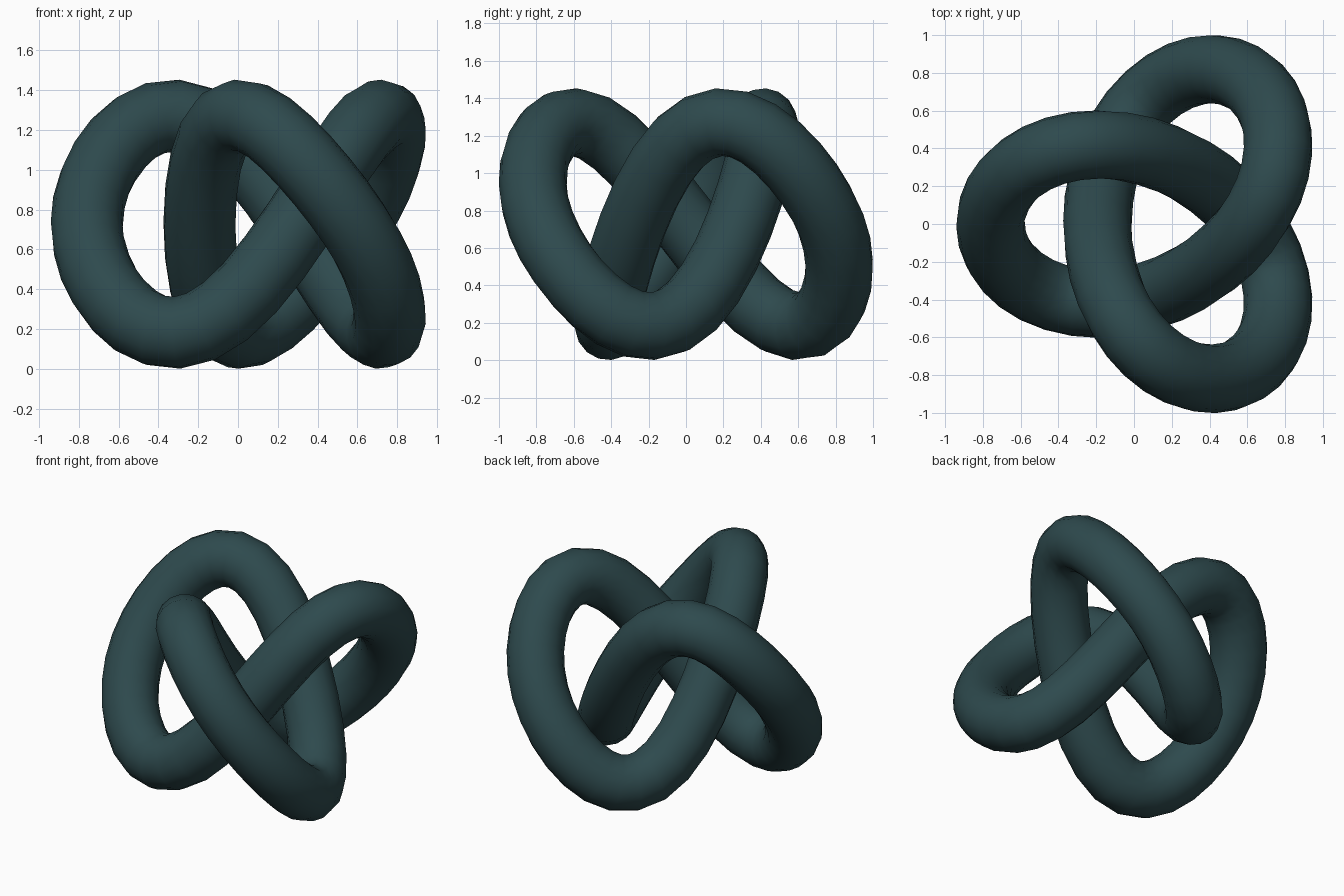
import bpy
from math import sin, cos, pi

if "Cube" in bpy.data.objects:
    bpy.data.objects.remove(bpy.data.objects["Cube"])

SEGMENTS = 72
TUBE = 0.182          # tube radius
A, B, C = 0.283, 0.612, 0.533
CENTRE_X, CENTRE_Z = 0.135, 0.727


def knot_point(t):
    """Centre line of a trefoil: three lobes, one pointing to -x."""
    return (CENTRE_X - A * cos(t) - B * cos(2 * t),
            B * sin(2 * t) - A * sin(t),
            CENTRE_Z + C * (sin(3 * t) - 0.114 * sin(6 * t)))


# Closed path with a round cross-section
curve = bpy.data.curves.new("knot_path", "CURVE")
curve.dimensions = "3D"
curve.bevel_depth = TUBE
curve.bevel_resolution = 6
spline = curve.splines.new("POLY")
spline.points.add(SEGMENTS - 1)
for i, p in enumerate(spline.points):
    p.co = (*knot_point(2 * pi * i / SEGMENTS), 1)
spline.use_cyclic_u = True
spline.use_smooth = True

knot = bpy.data.objects.new("knot_tube", curve)
bpy.context.collection.objects.link(knot)

# Turn the swept tube into a smooth mesh
bpy.context.view_layer.objects.active = knot
knot.select_set(True)
bpy.ops.object.convert(target="MESH")
knot = bpy.context.object
bpy.ops.object.shade_smooth()

# Dark teal
mat = bpy.data.materials.new("dark_teal")
mat.diffuse_color = (0.027, 0.068, 0.075, 1)
mat.use_nodes = True
mat.node_tree.nodes["Principled BSDF"].inputs["Base Color"].default_value = mat.diffuse_color
knot.data.materials.clear()
knot.data.materials.append(mat)
